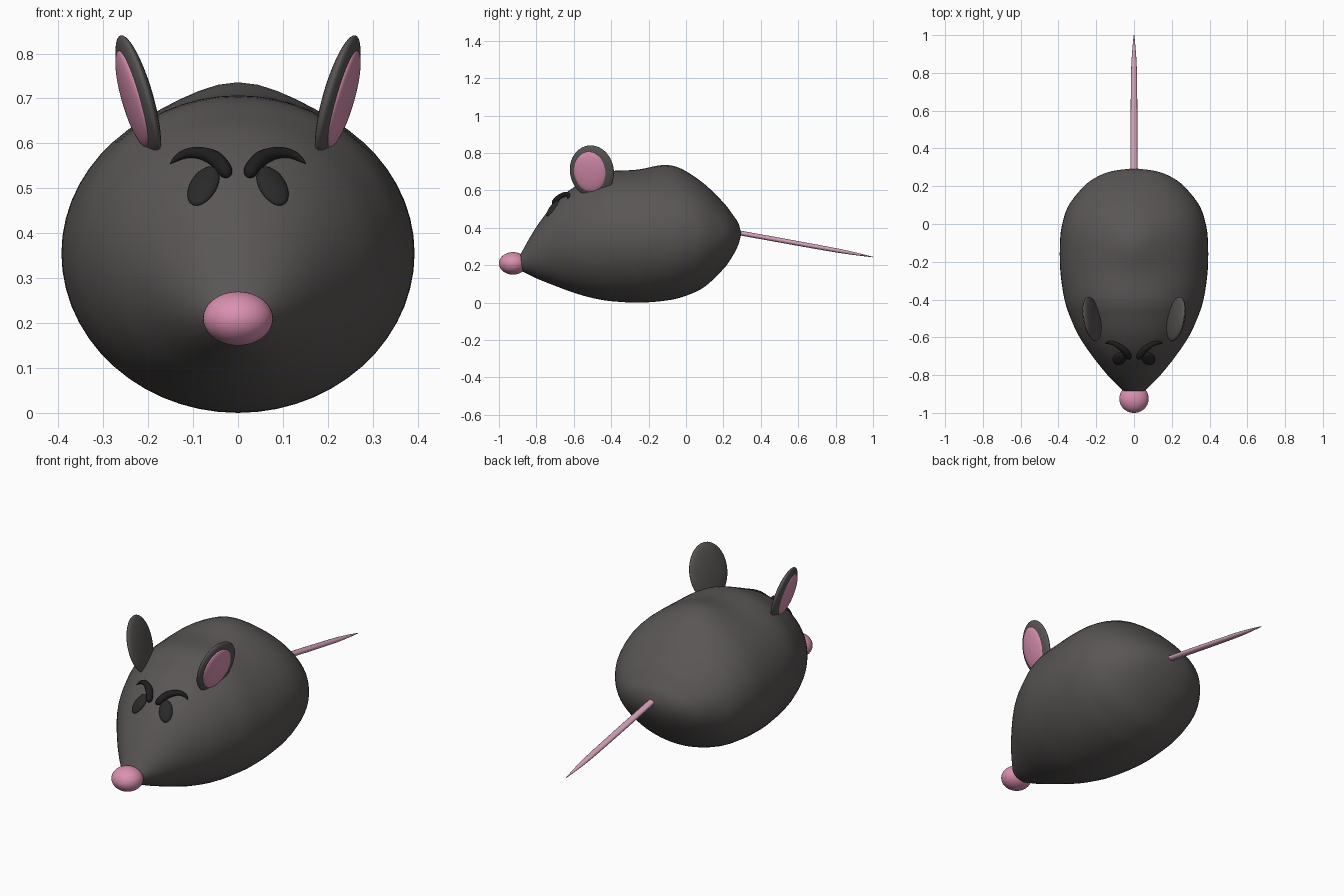
import bpy, bmesh, math
from mathutils import Vector, Euler, Quaternion
from mathutils.bvhtree import BVHTree

if "Cube" in bpy.data.objects:
    bpy.data.objects.remove(bpy.data.objects["Cube"], do_unlink=True)


def material(name, r, g, b):
    m = bpy.data.materials.new(name)
    m.use_nodes = True
    m.diffuse_color = (r, g, b, 1)
    m.node_tree.nodes["Principled BSDF"].inputs["Base Color"].default_value = (r, g, b, 1)
    return m


GREY = material("charcoal fur", 0.10, 0.093, 0.09)
PINK = material("pink skin", 0.70, 0.28, 0.44)
PALE = material("pale pink tail", 0.66, 0.36, 0.49)
EYE = material("eye black", 0.022, 0.022, 0.022)
BROW = material("brow black", 0.013, 0.013, 0.013)


def add_mesh(name, bm, mat):
    bmesh.ops.recalc_face_normals(bm, faces=bm.faces)
    for f in bm.faces:
        f.smooth = True
    me = bpy.data.meshes.new(name)
    bm.to_mesh(me)
    bm.free()
    me.materials.append(mat)
    ob = bpy.data.objects.new(name, me)
    bpy.context.collection.objects.link(ob)
    return ob


def ellipsoid(name, centre, radii, mat, rot=Quaternion()):
    bm = bmesh.new()
    bmesh.ops.create_uvsphere(bm, u_segments=40, v_segments=24, radius=1)
    ob = add_mesh(name, bm, mat)
    ob.location, ob.scale = centre, radii
    ob.rotation_mode = 'QUATERNION'
    ob.rotation_quaternion = rot
    return ob


def tube(name, points, radii, mat):
    """Smooth round strand with a radius at every point."""
    cu = bpy.data.curves.new(name, 'CURVE')
    cu.dimensions = '3D'
    cu.bevel_depth, cu.bevel_resolution = 1, 5
    cu.use_fill_caps = True
    sp = cu.splines.new('NURBS')
    sp.points.add(len(points) - 1)
    for p, co, r in zip(sp.points, points, radii):
        p.co = (*co, 1)
        p.radius = r
    sp.order_u, sp.use_endpoint_u, sp.resolution_u = 3, True, 10
    cu.materials.append(mat)
    ob = bpy.data.objects.new(name, cu)
    bpy.context.collection.objects.link(ob)
    bpy.ops.object.select_all(action='DESELECT')
    ob.select_set(True)
    bpy.context.view_layer.objects.active = ob
    bpy.ops.object.convert(target='MESH')
    ob = bpy.context.object
    ob.data.polygons.foreach_set("use_smooth", [True] * len(ob.data.polygons))
    return ob


# Body stations: y, half width, top, bottom
STATIONS = [Vector(s) for s in (
    (-0.90, 0.04, 0.235, 0.18), (-0.88, 0.062, 0.268, 0.17),
    (-0.80, 0.14, 0.405, 0.09 + 0.04), (-0.70, 0.22, 0.535, 0.09),
    (-0.60, 0.288, 0.617, 0.053), (-0.50, 0.335, 0.668, 0.025),
    (-0.40, 0.368, 0.703, 0.008), (-0.25, 0.39, 0.704, 0.0),
    (-0.10, 0.392, 0.704, 0.012), (0.0, 0.38, 0.685, 0.037),
    (0.10, 0.345, 0.63, 0.085), (0.20, 0.265, 0.535, 0.18),
    (0.25, 0.195, 0.47, 0.25), (0.28, 0.115, 0.425, 0.31),
    (0.295, 0.002, 0.371, 0.367))]


def spline(pts, steps):
    for i in range(len(pts) - 1):
        a, b = pts[max(i - 1, 0)], pts[i]
        c, d = pts[i + 1], pts[min(i + 2, len(pts) - 1)]
        for k in range(steps):
            t = k / steps
            yield (b * 2 + (c - a) * t + (a * 2 - b * 5 + c * 4 - d) * t * t
                   + (b * 3 - a - c * 3 + d) * t ** 3) / 2
    yield pts[-1]


# Body: lofted ovals with a soft hump on the back
SEGS = 56
bm = bmesh.new()
rings = []
for y, w, top, bot in spline(STATIONS, 5):
    ring = []
    for k in range(SEGS):
        a = 2 * math.pi * k / SEGS
        x, s = w * math.cos(a), math.sin(a)
        z = (top + bot) / 2 + (top - bot) / 2 * s
        z += 0.032 * max(s, 0) * math.exp(-((y + 0.1) / 0.13) ** 2 - (x / 0.14) ** 2)
        ring.append(bm.verts.new((x, y, z)))
    rings.append(ring)
for r0, r1 in zip(rings, rings[1:]):
    for k in range(SEGS):
        j = (k + 1) % SEGS
        bm.faces.new((r0[k], r0[j], r1[j], r1[k]))
bm.faces.new(rings[0])
bm.faces.new(rings[-1])
bmesh.ops.recalc_face_normals(bm, faces=bm.faces)
surface = BVHTree.FromBMesh(bm)
add_mesh("body", bm, GREY)


def on_face(x, z):
    """Point and outward normal where a line from the front meets the body."""
    p, n, _, _ = surface.ray_cast(Vector((x, -2, z)), Vector((0, 1, 0)))
    return p, (n if n.y < 0 else -n)


# Nose
ellipsoid("nose", (0, -0.925, 0.21), (0.078, 0.075, 0.06), PINK)

# Tail: slightly flattened, tapering to a point
tail = tube("tail",
            [(0, 0, 0), (0, 0.2, -0.05), (0, 0.45, -0.113), (0, 0.6, -0.15), (0, 0.72, -0.181)],
            [0.018, 0.018, 0.017, 0.014, 0.002], PALE)
tail.location, tail.scale = (0, 0.28, 0.374), (1, 1, 0.72)

for s, side in ((1, "left"), (-1, "right")):
    # Ears: flattened, leaning outward, with a pink inner patch
    rot = Euler((0, s * math.radians(16), -s * math.radians(11))).to_quaternion()
    centre = Vector((s * 0.222, -0.503, 0.703))
    ellipsoid(side + "_ear", centre, (0.025, 0.12, 0.143), GREY, rot)
    ellipsoid(side + "_inner_ear", centre + rot @ Vector((s * 0.014, -0.008, 0.0)),
              (0.02, 0.088, 0.112), PINK, rot)

    # Eyes: thin ovals lying on the face
    p, n = on_face(s * 0.077, 0.505)
    rot = n.to_track_quat('Z', 'Y') @ Quaternion((0, 0, 1), s * math.radians(9))
    ellipsoid(side + "_eye", p, (0.033, 0.055, 0.014), EYE, rot)

    # Brows: arched, thick toward the middle
    path = []
    for x, z in ((0.148, 0.552), (0.138, 0.562), (0.115, 0.574), (0.085, 0.576),
                 (0.05, 0.564), (0.03, 0.54), (0.024, 0.526), (0.022, 0.522)):
        p, n = on_face(s * x, z)
        path.append(p + n * 0.005)
    tube(side + "_brow", path,
         [0.001, 0.007, 0.011, 0.014, 0.018, 0.018, 0.013, 0.001], BROW)
